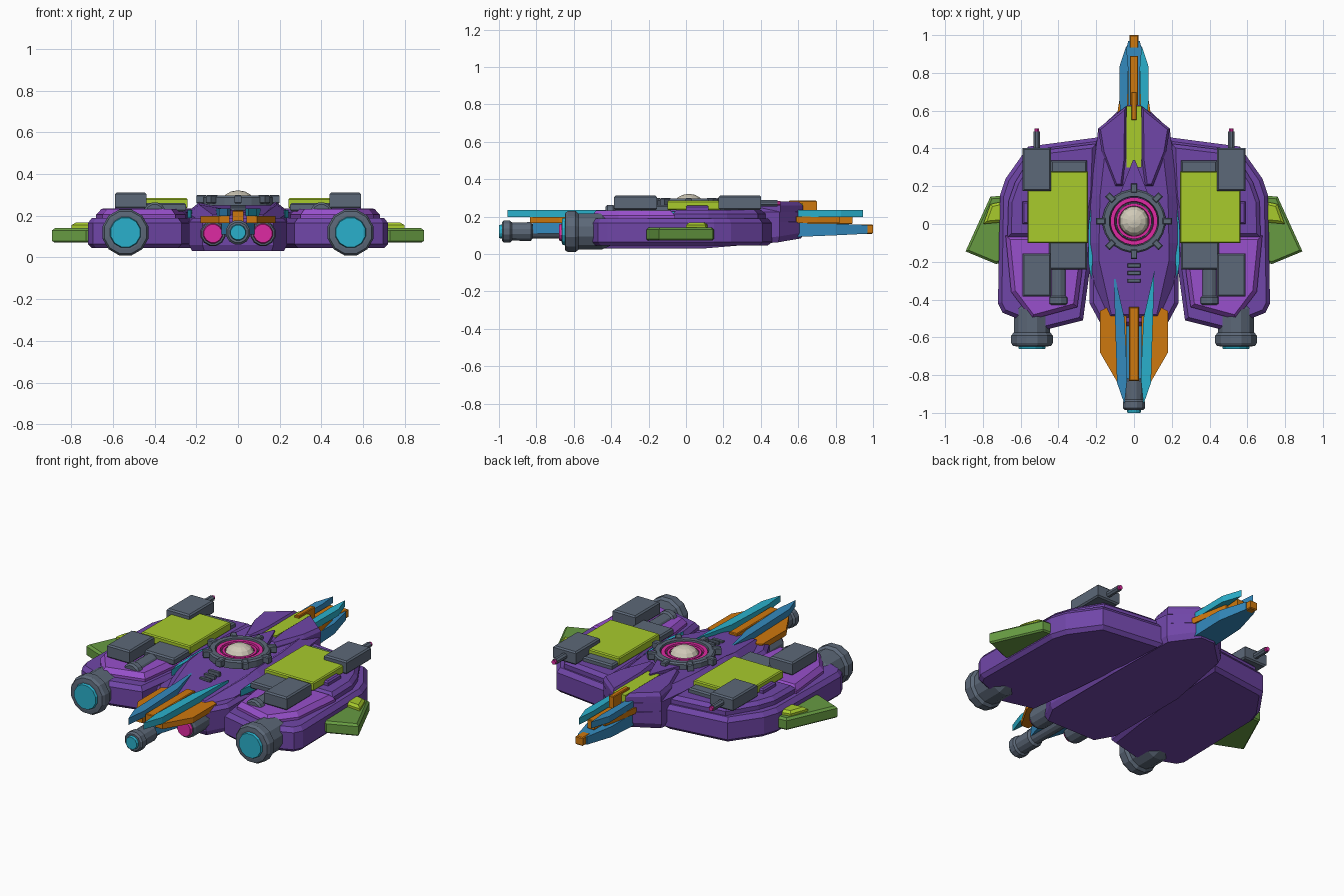
import bpy, bmesh, math
from mathutils import Vector, Matrix

if "Cube" in bpy.data.objects:
    bpy.data.objects.remove(bpy.data.objects["Cube"])


def colour(name, r, g, b):
    m = bpy.data.materials.new(name)
    lin = [((c / 255 + 0.055) / 1.055) ** 2.4 for c in (r, g, b)]
    m.diffuse_color = (*lin, 1)
    m.use_nodes = True
    m.node_tree.nodes["Principled BSDF"].inputs["Base Color"].default_value = m.diffuse_color
    return m


PURPLE = colour("purple", 112, 70, 168)
VIOLET = colour("violet", 152, 80, 204)
LIME = colour("lime", 168, 203, 44)
GREEN = colour("leaf green", 103, 155, 66)
GREY = colour("slate grey", 92, 104, 120)
ORANGE = colour("orange", 206, 120, 14)
CYAN = colour("cyan", 42, 176, 204)
BLUE = colour("blue", 52, 138, 190)
MAGENTA = colour("magenta", 222, 42, 162)
CREAM = colour("cream", 208, 202, 184)


def finish(name, bm, mat, mirror=False):
    bmesh.ops.recalc_face_normals(bm, faces=bm.faces)
    me = bpy.data.meshes.new(name)
    bm.to_mesh(me)
    bm.free()
    me.materials.append(mat)
    ob = bpy.data.objects.new(name, me)
    bpy.context.collection.objects.link(ob)
    if mirror:
        ob.modifiers.new("mirror", "MIRROR").use_mirror_merge = False
    return ob


def inset(pts, d):
    # offset a polygon inward along its mitred corners
    n = len(pts)
    area = sum(pts[i][0] * pts[(i + 1) % n][1] - pts[(i + 1) % n][0] * pts[i][1] for i in range(n))
    s = 1 if area > 0 else -1
    out = []
    for i in range(n):
        a, b, c = (Vector(pts[(i + k) % n]) for k in (-1, 0, 1))
        e, f = (b - a).normalized(), (c - b).normalized()
        n1, n2 = Vector((-e.y, e.x)) * s, Vector((-f.y, f.x)) * s
        out.append(b + (n1 + n2) * d / max(0.4, 1 + n1.dot(n2)))
    return out


def slab(name, pts, layers, mat, mirror=False, slope=None):
    # stacked outline; layers are (z, inset), slope may change z along y
    bm = bmesh.new()
    rings = []
    for z, d in layers:
        rings.append([bm.verts.new((p[0], p[1], slope(p[1], z) if slope else z)) for p in inset(pts, d)])
    n = len(pts)
    for lo, hi in zip(rings, rings[1:]):
        for i in range(n):
            bm.faces.new((lo[i], lo[(i + 1) % n], hi[(i + 1) % n], hi[i]))
    bm.faces.new(rings[0])
    bm.faces.new(rings[-1])
    return finish(name, bm, mat, mirror)


def box(name, x, y, z, mat, mirror=False, bevel=0.008):
    pts = [(x[0], y[0]), (x[1], y[0]), (x[1], y[1]), (x[0], y[1])]
    return slab(name, pts, [(z[0], bevel), (z[0] + bevel, 0), (z[1] - bevel, 0), (z[1], bevel)], mat, mirror)


def lathe(name, prof, loc, mat, axis="Y", sides=12, mirror=False, closed=False):
    # revolve (radius, distance) points round Z or Y
    bm = bmesh.new()
    rings = []
    for r, h in prof:
        ring = []
        for i in range(sides):
            a = 2 * math.pi * (i + 0.5) / sides
            c, s = r * math.cos(a), r * math.sin(a)
            p = (c, h, s) if axis == "Y" else (c, s, h)
            ring.append(bm.verts.new(Vector(p) + Vector(loc)))
        rings.append(ring)
    pairs = list(zip(rings, rings[1:])) + ([(rings[-1], rings[0])] if closed else [])
    for lo, hi in pairs:
        for i in range(sides):
            j = (i + 1) % sides
            bm.faces.new((lo[i], lo[j], hi[j], hi[i]))
    if not closed:
        bm.faces.new(rings[0])
        bm.faces.new(rings[-1])
    return finish(name, bm, mat, mirror)


def both(half):
    # symmetric outline from its right half, listed back to front
    return half + [(-x, y) for x, y in reversed(half)]


# central hull, keel rising toward the tail
def keel(y, z):
    return z + max(0, y - 0.3) * 0.17 if z < 0.1 else z


slab("central_hull", both([(0.05, 0.63), (0.19, 0.5), (0.235, 0.1), (0.235, -0.42), (0.17, -0.54)]),
     [(0.03, 0.015), (0.06, 0), (0.17, 0), (0.19, 0.02)], PURPLE, slope=keel)

# upper deck: raised behind, ramping down at the nose
def ramp(y, z):
    return z - max(0, -0.12 - y) * 0.17 if z > 0.21 else z


slab("rear_deck", both([(0.04, 0.63), (0.19, 0.5), (0.23, 0.15), (0.235, -0.1), (0.235, -0.2), (0.16, -0.53)]),
     [(0.16, 0), (0.225, 0), (0.265, 0.05)], PURPLE, slope=ramp)
slab("tail_cheek", [(0.04, 0.35), (0.04, 0.625), (0.19, 0.505), (0.17, 0.38), (0.1, 0.2), (0.06, 0.2)],
     [(0.225, 0), (0.26, 0), (0.28, 0.012)], PURPLE, True)
slab("tail_stripe", [(-0.04, 0.3), (0.04, 0.3), (0.04, 0.625), (-0.04, 0.625)],
     [(0.22, 0), (0.271, 0)], LIME)
slab("stripe_wedge", both([(0.005, 0.34), (0.09, 0.12)]), [(0.25, 0), (0.279, 0)], PURPLE)
slab("deck_trim", [(0.225, 0.1), (0.24, 0.0), (0.242, -0.2), (0.225, -0.3), (0.22, -0.2)],
     [(0.19, 0), (0.228, 0)], CYAN, True)

# side pods
pod = [(0.18, 0.46), (0.56, 0.41), (0.68, 0.24), (0.71, 0.15), (0.72, -0.42), (0.695, -0.47),
       (0.47, -0.56), (0.27, -0.51), (0.235, -0.25), (0.2, 0.1)]
slab("side_pod", pod, [(0.045, 0.02), (0.065, 0), (0.165, 0), (0.19, 0.02)], PURPLE, True)
slab("pod_rear_deck", [(0.2, 0.425), (0.53, 0.385), (0.63, 0.22), (0.665, 0.12), (0.67, -0.07), (0.25, -0.07), (0.21, 0.15)],
     [(0.18, 0), (0.215, 0), (0.235, 0.02)], PURPLE, True)
slab("pod_front_panel", [(0.25, -0.06), (0.68, -0.06), (0.65, -0.36), (0.54, -0.505), (0.3, -0.44)],
     [(0.18, 0), (0.205, 0), (0.232, 0.022)], VIOLET, True)

# lime armour plates and the grey mountings beneath
box("armour_plate", (0.243, 0.565), (-0.1, 0.278), (0.235, 0.285), LIME, True, 0.006)
box("rear_mount", (0.25, 0.44), (0.25, 0.335), (0.22, 0.262), GREY, True)
box("front_mount", (0.25, 0.45), (-0.24, -0.08), (0.22, 0.262), GREY, True)
lathe("deck_barrel", [(0.045, -0.43), (0.055, -0.42), (0.055, -0.39), (0.045, -0.38), (0.045, -0.2)],
      (0.4, 0, 0.21), GREY, mirror=True)
box("front_gun_box", (0.44, 0.59), (-0.385, -0.155), (0.235, 0.312), GREY, True)
box("rear_gun_box", (0.44, 0.59), (0.175, 0.402), (0.235, 0.312), GREY, True)
lathe("rear_gun_barrel", [(0.018, 0.39), (0.018, 0.49)], (0.515, 0, 0.272), GREY, sides=8, mirror=True)
lathe("rear_gun_tip", [(0.013, 0.485), (0.013, 0.505)], (0.515, 0, 0.272), MAGENTA, sides=8, mirror=True)
box("plate_latch", (0.55, 0.59), (0.0, 0.12), (0.225, 0.26), PURPLE, True)

# stub wings
slab("stub_wing", [(0.69, 0.15), (0.76, 0.145), (0.892, -0.145), (0.73, -0.212), (0.69, -0.2)],
     [(0.072, 0.008), (0.08, 0), (0.13, 0), (0.142, 0.012)], GREEN, True)
slab("wing_tab", [(0.69, 0.12), (0.76, 0.105), (0.798, -0.0), (0.69, 0.01)],
     [(0.13, 0), (0.155, 0), (0.168, 0.014)], LIME, True)

# pod engines
lathe("engine", [(0.085, -0.648), (0.105, -0.645), (0.114, -0.63), (0.114, -0.59), (0.1, -0.575), (0.1, -0.45), (0.075, -0.4)],
      (0.54, 0, 0.12), GREY, mirror=True)
lathe("engine_glow", [(0.072, -0.662), (0.078, -0.64)], (0.54, 0, 0.12), CYAN, mirror=True)

# nose cannons
lathe("nose_cannon", [(0.05, -0.985), (0.06, -0.975), (0.06, -0.94), (0.05, -0.93), (0.052, -0.83), (0.038, -0.82), (0.038, -0.5)],
      (0, 0, 0.12), GREY)
lathe("nose_cannon_glow", [(0.036, -1.0), (0.04, -0.98)], (0, 0, 0.12), CYAN)
lathe("twin_cannon", [(0.056, -0.665), (0.062, -0.65), (0.062, -0.5)], (0.12, 0, 0.115), GREY, mirror=True)
lathe("twin_cannon_glow", [(0.044, -0.68), (0.05, -0.66)], (0.12, 0, 0.115), MAGENTA, mirror=True)

# orange nose plates, spines and blue supports
slab("nose_plate", [(0.04, -0.4), (0.16, -0.45), (0.18, -0.46), (0.18, -0.68), (0.09, -0.835), (0.04, -0.835)],
     [(0.165, 0), (0.198, 0)], ORANGE, True)
box("nose_spine", (-0.026, 0.026), (-0.83, -0.44), (0.17, 0.225), ORANGE, bevel=0.004)
slab("nose_support", both([(0.07, -0.45), (0.08, -0.68), (0.035, -0.82)]), [(0.11, 0), (0.166, 0)], BLUE)
slab("tail_plate", [(0.03, 0.56), (0.088, 0.59), (0.07, 0.7), (0.045, 0.82), (0.03, 0.82)],
     [(0.165, 0), (0.2, 0)], ORANGE, True)
box("tail_spine", (-0.022, 0.022), (0.56, 0.89), (0.16, 0.215), ORANGE, bevel=0.004)
box("tail_spine_root", (-0.014, 0.014), (0.55, 0.7), (0.2, 0.285), ORANGE, bevel=0.004)
box("tail_tip", (-0.024, 0.024), (0.93, 1.0), (0.108, 0.158), ORANGE, bevel=0.005)


def taper(y, z):
    return z + max(0, y - 0.6) * 0.05 if z < 0.1 else z - max(0, y - 0.7) * 0.04


slab("tail_support", both([(0.03, 0.97), (0.072, 0.8), (0.075, 0.56)]), [(0.09, 0), (0.166, 0)], BLUE, slope=taper)

# long blades over nose and tail
for side, s, mat in (("right", 1, CYAN), ("left", -1, BLUE)):
    slab("nose_blade_" + side, [(s * x, y) for x, y in
         [(0.108, -0.245), (0.09, -0.84), (0.05, -0.955), (0.036, -0.82), (0.05, -0.5)]],
         [(0.198, 0), (0.236, 0)], mat)
    slab("tail_blade_" + side, [(s * x, y) for x, y in
         [(0.035, 0.6), (0.075, 0.6), (0.078, 0.83), (0.04, 0.945), (0.03, 0.83)]],
         [(0.198, 0), (0.236, 0)], mat)

# nose deck vents
for y in (-0.22, -0.26, -0.3):
    box("deck_vent", (-0.035, 0.035), (y - 0.01, y + 0.01), (0.225, 0.266 + (y + 0.14) * 0.17), GREY, bevel=0.002)

# turret ring with teeth, magenta band and dome
C = (0, 0.015, 0)
lathe("turret_ring", [(0.168, 0.25), (0.168, 0.287), (0.16, 0.296), (0.132, 0.296), (0.125, 0.25)],
      C, GREY, "Z", 24, closed=True)
for i in range(8):
    t = box("ring_tooth", (0.15, 0.2), (-0.017, 0.017), (0.258, 0.3), GREY, bevel=0.005)
    t.matrix_world = Matrix.Translation(C) @ Matrix.Rotation(i * math.pi / 4, 4, "Z")
lathe("turret_band", [(0.126, 0.25), (0.126, 0.288), (0.105, 0.288), (0.1, 0.25)], C, MAGENTA, "Z", 24, closed=True)
lathe("turret_groove", [(0.106, 0.25), (0.1, 0.276), (0.095, 0.276), (0.09, 0.25)], C, GREY, "Z", 24, closed=True)
lathe("turret_inner_band", [(0.096, 0.25), (0.094, 0.284), (0.08, 0.284), (0.078, 0.25)], C, MAGENTA, "Z", 24, closed=True)
lathe("turret_dome", [(0.08, 0.25), (0.076, 0.282), (0.062, 0.302), (0.035, 0.316), (0.008, 0.321)], C, CREAM, "Z", 12)
